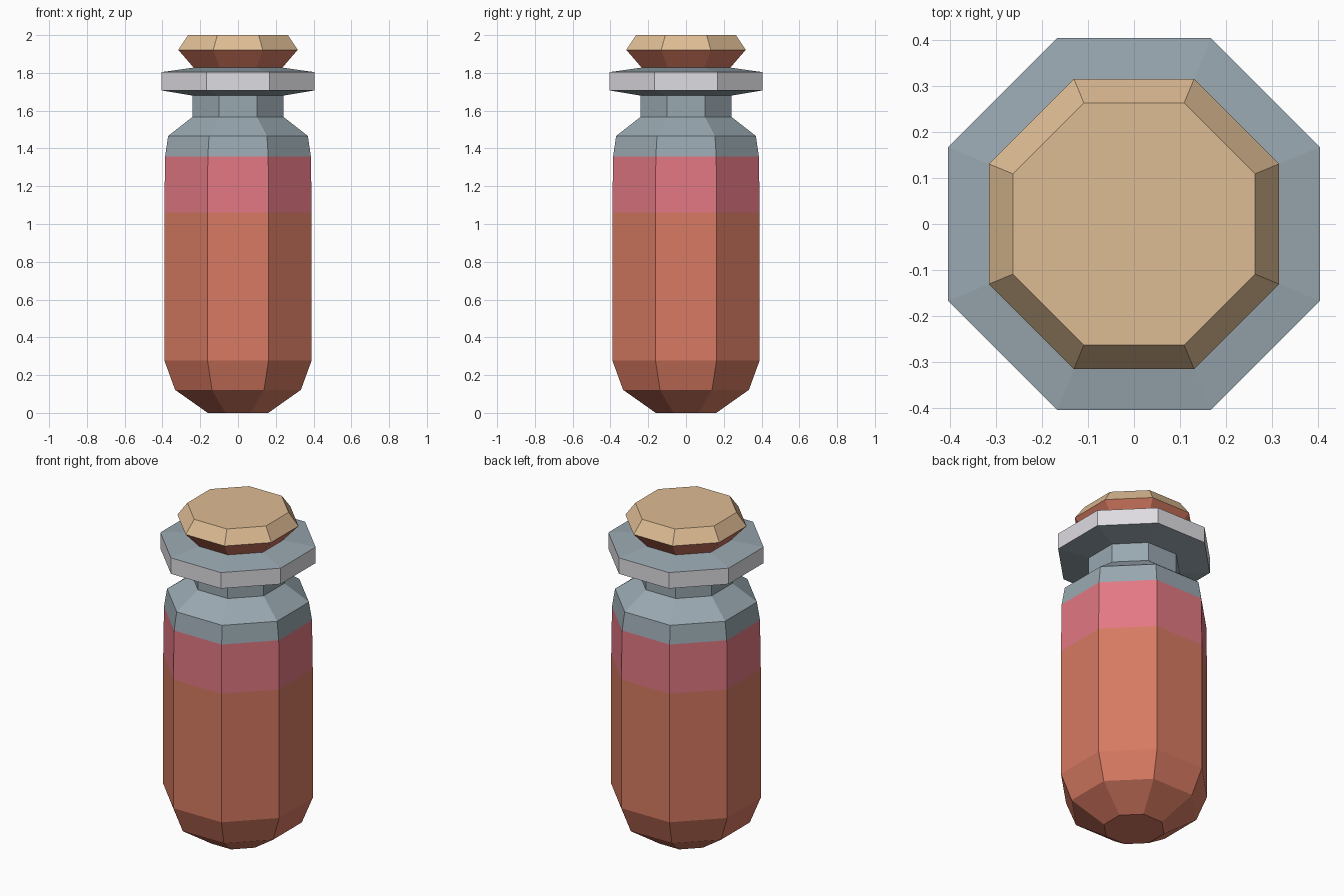
import bpy, bmesh, math

if "Cube" in bpy.data.objects:
    bpy.data.objects.remove(bpy.data.objects["Cube"])


def material(name, rgb):
    """Flat colour given as sRGB 0-255."""
    def lin(c):
        c /= 255
        return c / 12.92 if c <= 0.04045 else ((c + 0.055) / 1.055) ** 2.4
    m = bpy.data.materials.new(name)
    m.diffuse_color = (*[lin(c) for c in rgb], 1)
    m.use_nodes = True
    m.node_tree.nodes["Principled BSDF"].inputs["Base Color"].default_value = m.diffuse_color
    return m


LIQUID = material("red_orange_liquid", (215, 122, 98))
FOAM = material("pink_foam", (226, 120, 131))
GLASS = material("blue_grey_glass", (153, 168, 176))
RIM = material("pale_rim", (222, 220, 225))
CORK = material("tan_cork", (222, 188, 148))


def octagon_lathe(name, profile, bands, bottom, top):
    """Stack octagons (apothem, z); bands gives the material of each ring of faces."""
    mats = list(dict.fromkeys(bands + [bottom, top]))
    bm = bmesh.new()
    rings = []
    for apothem, z in profile:
        r = apothem / math.cos(math.pi / 8)
        rings.append([bm.verts.new((r * math.cos((i + 0.5) * math.pi / 4),
                                    r * math.sin((i + 0.5) * math.pi / 4), z))
                      for i in range(8)])
    for lower, upper, mat in zip(rings, rings[1:], bands):
        for i in range(8):
            j = (i + 1) % 8
            f = bm.faces.new((lower[i], lower[j], upper[j], upper[i]))
            f.material_index = mats.index(mat)
    bm.faces.new(rings[0][::-1]).material_index = mats.index(bottom)
    bm.faces.new(rings[-1]).material_index = mats.index(top)
    me = bpy.data.meshes.new(name)
    bm.to_mesh(me)
    bm.free()
    for m in mats:
        me.materials.append(m)
    ob = bpy.data.objects.new(name, me)
    bpy.context.collection.objects.link(ob)
    return ob


# Bottle: liquid, foam, clear shoulder, neck and flared lip
octagon_lathe("bottle",
              [(0.16, 0), (0.333, 0.122), (0.39, 0.278), (0.39, 1.06),
               (0.386, 1.357), (0.37, 1.466), (0.242, 1.566), (0.242, 1.68),
               (0.405, 1.707), (0.405, 1.804), (0.235, 1.828)],
              [LIQUID, LIQUID, LIQUID, FOAM, GLASS, GLASS, GLASS, GLASS, RIM, GLASS],
              LIQUID, GLASS)

# Stopper: red-brown underside, tan bevelled top
octagon_lathe("stopper",
              [(0.235, 1.828), (0.316, 1.922), (0.264, 2.0)],
              [LIQUID, CORK], LIQUID, CORK)
